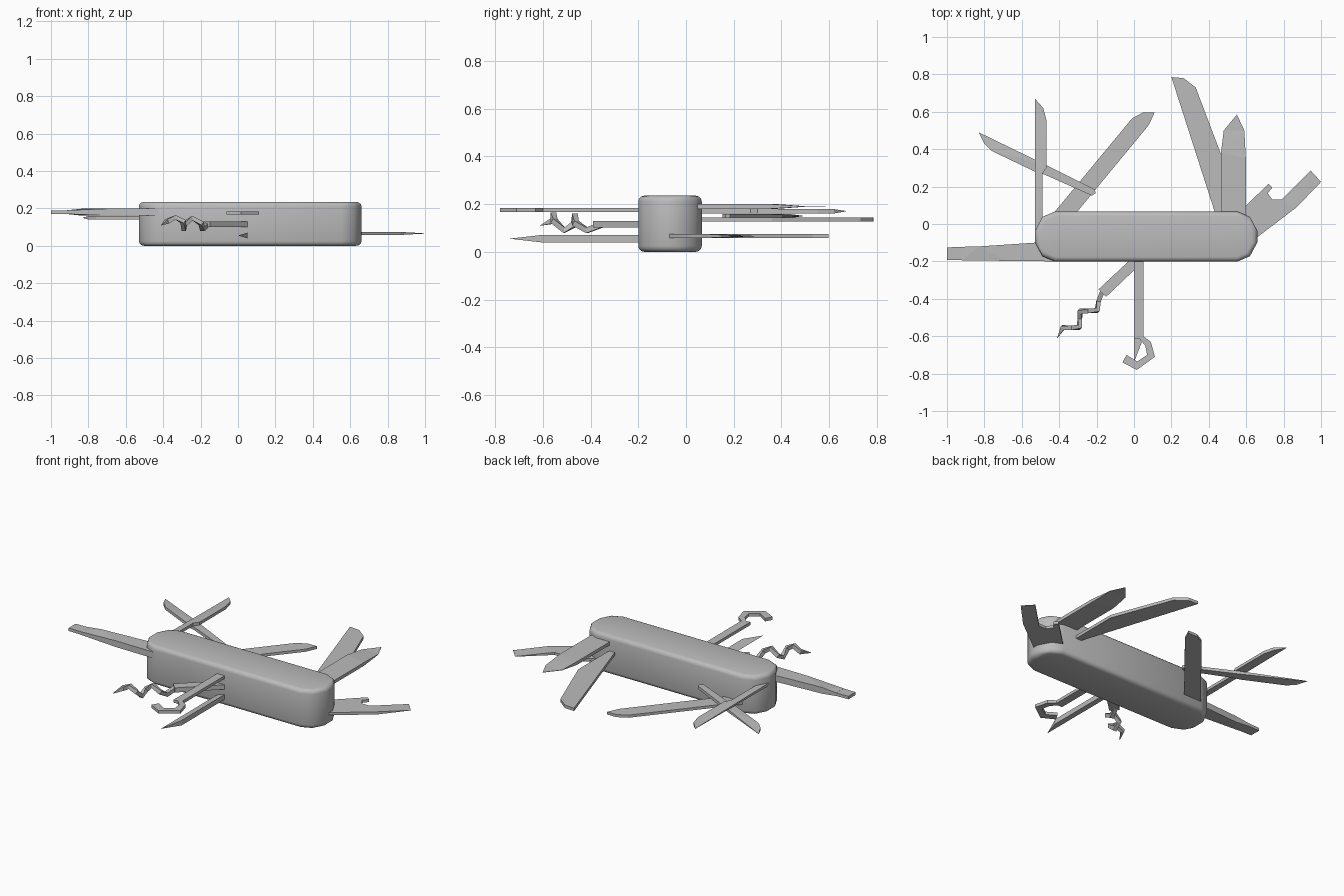
import bpy, bmesh, math
from mathutils import Vector

if "Cube" in bpy.data.objects:
    bpy.data.objects.remove(bpy.data.objects["Cube"])

steel = bpy.data.materials.new("plain grey")
steel.use_nodes = True
grey = (0.5, 0.5, 0.5, 1)
steel.diffuse_color = grey
steel.node_tree.nodes["Principled BSDF"].inputs["Base Color"].default_value = grey


def finish(name, bm):
    bmesh.ops.recalc_face_normals(bm, faces=bm.faces)
    mesh = bpy.data.meshes.new(name)
    bm.to_mesh(mesh)
    bm.free()
    mesh.materials.append(steel)
    obj = bpy.data.objects.new(name, mesh)
    bpy.context.collection.objects.link(obj)
    return obj


def plate(name, outline, z, half, thin=(), thin_factor=0.1):
    """Flat tool cut from an outline; the corners listed in thin are ground down."""
    bm = bmesh.new()
    rings = []
    for side in (-1, 1):
        ring = []
        for i, (x, y) in enumerate(outline):
            h = half * (thin_factor if i in thin else 1)
            ring.append(bm.verts.new((x, y, z + side * h)))
        rings.append(ring)
    low, high = rings
    n = len(outline)
    for i in range(n):
        j = (i + 1) % n
        bm.faces.new((low[i], low[j], high[j], high[i]))
    caps = [bm.faces.new(low), bm.faces.new(high)]
    bmesh.ops.triangulate(bm, faces=caps)
    return finish(name, bm)


def bar(name, path, radius, tip_radius):
    """Square bar along a path, ending in a narrow tip."""
    bm = bmesh.new()
    path = [Vector(p) for p in path]
    rings = []
    for i, p in enumerate(path):
        along = (path[min(i + 1, len(path) - 1)] - path[max(i - 1, 0)]).normalized()
        across = along.cross(Vector((0, 0, 1))).normalized()
        up = across.cross(along)
        r = tip_radius if i == len(path) - 1 else radius
        rings.append([bm.verts.new(p + across * a * r + up * b * r)
                      for a, b in ((1, 1), (-1, 1), (-1, -1), (1, -1))])
    for a, b in zip(rings, rings[1:]):
        for k in range(4):
            m = (k + 1) % 4
            bm.faces.new((a[k], a[m], b[m], b[k]))
    bm.faces.new(rings[0])
    bm.faces.new(rings[-1])
    return finish(name, bm)


# Handle: rounded bar with softened rims
corner = [(0.49, 0.133), (0.555, 0.105), (0.595, 0.03)]
mid_x, mid_y = 0.065, -0.067
half_outline = corner + [(x, -y) for x, y in reversed(corner)]
outline = half_outline + [(-x, -y) for x, y in half_outline]
handle = plate("handle", [(mid_x + x, mid_y + y) for x, y in outline], 0.1175, 0.1175)
soft = handle.modifiers.new("soft rims", "BEVEL")
soft.width = 0.03
soft.segments = 3
soft.limit_method = "ANGLE"
soft.angle_limit = math.radians(50)
handle.data.shade_smooth()

# Blades on the back edge
plate("long_blade", [(0.43, 0), (0.43, 0.07), (0.2, 0.785), (0.265, 0.78),
                     (0.33, 0.73), (0.47, 0.36), (0.47, 0)], 0.135, 0.009)
plate("pointed_blade", [(0.465, 0), (0.465, 0.38), (0.48, 0.5), (0.55, 0.585),
                        (0.59, 0.5), (0.598, 0.35), (0.598, 0)], 0.19, 0.01, (2, 3, 4))
plate("slanted_blade", [(-0.48, 0), (-0.42, 0.07), (-0.01, 0.565), (0.05, 0.597),
                        (0.11, 0.597), (0.08, 0.53), (-0.3, 0.07), (-0.36, 0)], 0.066, 0.008)

# Scissors
plate("scissor_fixed_blade", [(-0.53, -0.08), (-0.53, 0.67), (-0.485, 0.62), (-0.467, 0.55),
                              (-0.467, 0.3), (-0.49, 0.27), (-0.49, -0.08)], 0.17, 0.009, (1,))
plate("scissor_swing_blade", [(-0.83, 0.49), (-0.49, 0.325), (-0.21, 0.185), (-0.205, 0.165),
                              (-0.225, 0.152), (-0.48, 0.265), (-0.53, 0.28),
                              (-0.76, 0.39), (-0.8, 0.43)], 0.15, 0.009, (0,))

# Bottle opener at the left end
plate("bottle_opener", [(0.5, 0), (0.6, 0.1), (0.72, 0.215), (0.74, 0.195), (0.715, 0.165),
                        (0.74, 0.13), (0.79, 0.13), (0.945, 0.285), (1, 0.225),
                        (0.87, 0.09), (0.66, -0.07), (0.5, -0.1)], 0.066, 0.008, (7, 8))

# Screwdriver at the right end: thick shank and narrow tip
plate("screwdriver_shank", [(-0.92, -0.122), (-0.83, -0.12), (-0.53, -0.1), (-0.4, -0.1),
                            (-0.4, -0.2), (-0.68, -0.197), (-0.92, -0.194)],
      0.18, 0.019, (0, 6), 0.5)
plate("screwdriver_tip", [(-1, -0.125), (-0.9, -0.122), (-0.9, -0.194), (-1, -0.192)], 0.18, 0.009)

# Hook on the front edge
plate("hook", [(0, -0.15), (0.05, -0.15), (0.05, -0.6), (0.09, -0.63), (0.112, -0.71),
               (0.015, -0.78), (-0.062, -0.74), (-0.04, -0.7), (0.018, -0.735),
               (0.07, -0.7), (0.06, -0.65), (0.03, -0.615), (0, -0.615)], 0.175, 0.009)

# Three-sided awl on the front edge
bm = bmesh.new()
section = [(0, 0.055), (0.05, 0.04), (0.05, 0.07)]
back, front = [[bm.verts.new((x, y, z)) for x, z in section] for y in (-0.15, -0.61)]
tip = bm.verts.new((0, -0.74, 0.055))
bm.faces.new(back)
for i in range(3):
    j = (i + 1) % 3
    bm.faces.new((back[i], back[j], front[j], front[i]))
    bm.faces.new((front[i], front[j], tip))
finish("awl", bm)

# Corkscrew: flat arm and winding wire
plate("corkscrew_arm", [(0.02, -0.15), (-0.03, -0.2), (-0.19, -0.35), (-0.15, -0.39),
                        (0.05, -0.2), (0.1, -0.15)], 0.115, 0.014)
bar("corkscrew_wire", [(-0.165, -0.35, 0.115), (-0.19, -0.415, 0.09), (-0.197, -0.463, 0.12),
                       (-0.245, -0.465, 0.148), (-0.287, -0.467, 0.115), (-0.29, -0.51, 0.09),
                       (-0.293, -0.553, 0.13), (-0.335, -0.555, 0.152), (-0.38, -0.553, 0.13),
                       (-0.41, -0.61, 0.11)], 0.012, 0.001)
